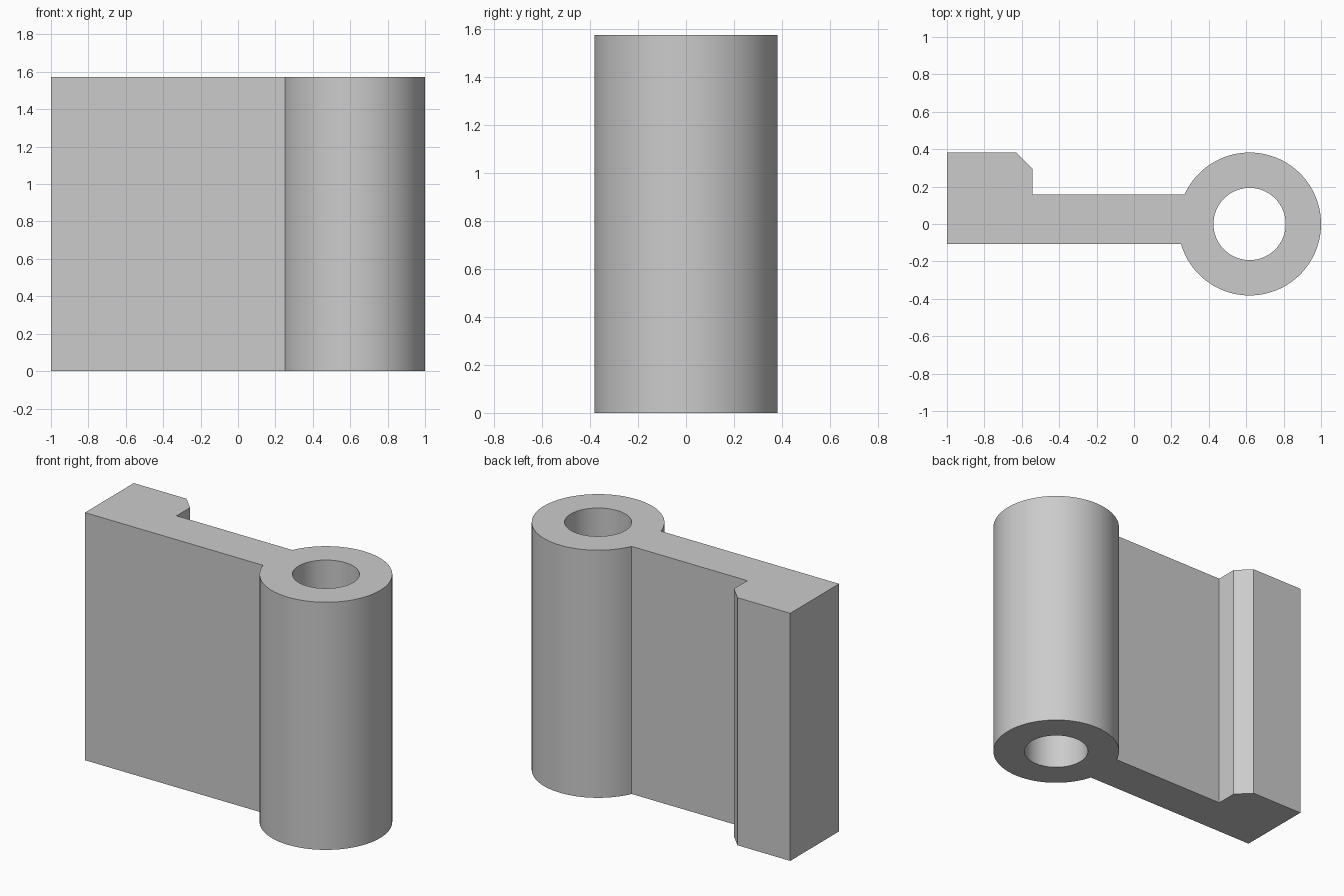
import bpy
import math

if "Cube" in bpy.data.objects:
    bpy.data.objects.remove(bpy.data.objects["Cube"])

HEIGHT = 1.573
CX, CY = 0.618, 0.0        # barrel axis
R_OUT, R_IN = 0.382, 0.193
ARM_TOP, ARM_BOTTOM = 0.159, -0.108
STEPS = 96


def arc(radius, start, end, steps):
    return [(CX + radius * math.cos(start + (end - start) * i / steps),
             CY + radius * math.sin(start + (end - start) * i / steps))
            for i in range(steps + 1)]


# Outer outline: barrel arc, then the stepped leaf with its chamfered end block
a_bottom = -math.pi - math.asin(ARM_BOTTOM / R_OUT)
a_top = math.pi - math.asin(ARM_TOP / R_OUT)
outline = arc(R_OUT, a_bottom, a_top, STEPS)
outline += [(-0.543, ARM_TOP), (-0.543, 0.295), (-0.630, R_OUT),
            (-1.0, R_OUT), (-1.0, ARM_BOTTOM)]
# Pin hole
hole = arc(R_IN, 0, 2 * math.pi, STEPS)[:-1]

# Filled profile extruded to full height
curve = bpy.data.curves.new("hinge_leaf", "CURVE")
curve.dimensions = "2D"
curve.fill_mode = "BOTH"
curve.extrude = HEIGHT / 2
for points in (outline, hole):
    spline = curve.splines.new("POLY")
    spline.points.add(len(points) - 1)
    for p, (x, y) in zip(spline.points, points):
        p.co = (x, y, 0, 1)
    spline.use_cyclic_u = True

leaf = bpy.data.objects.new("hinge_leaf", curve)
leaf.location.z = HEIGHT / 2
bpy.context.collection.objects.link(leaf)
bpy.context.view_layer.objects.active = leaf
leaf.select_set(True)
bpy.ops.object.convert(target="MESH")
leaf = bpy.context.object

# Weld the caps to the walls and shade the barrel smooth
bpy.ops.object.mode_set(mode="EDIT")
bpy.ops.mesh.select_all(action="SELECT")
bpy.ops.mesh.remove_doubles(threshold=0.0001)
bpy.ops.mesh.normals_make_consistent(inside=False)
bpy.ops.object.mode_set(mode="OBJECT")
bpy.ops.object.shade_smooth_by_angle(angle=math.radians(30))

# Plain grey metal
grey = bpy.data.materials.new("grey_metal")
grey.diffuse_color = (0.6, 0.6, 0.6, 1)
grey.use_nodes = True
grey.node_tree.nodes["Principled BSDF"].inputs["Base Color"].default_value = grey.diffuse_color
leaf.data.materials.clear()
leaf.data.materials.append(grey)
